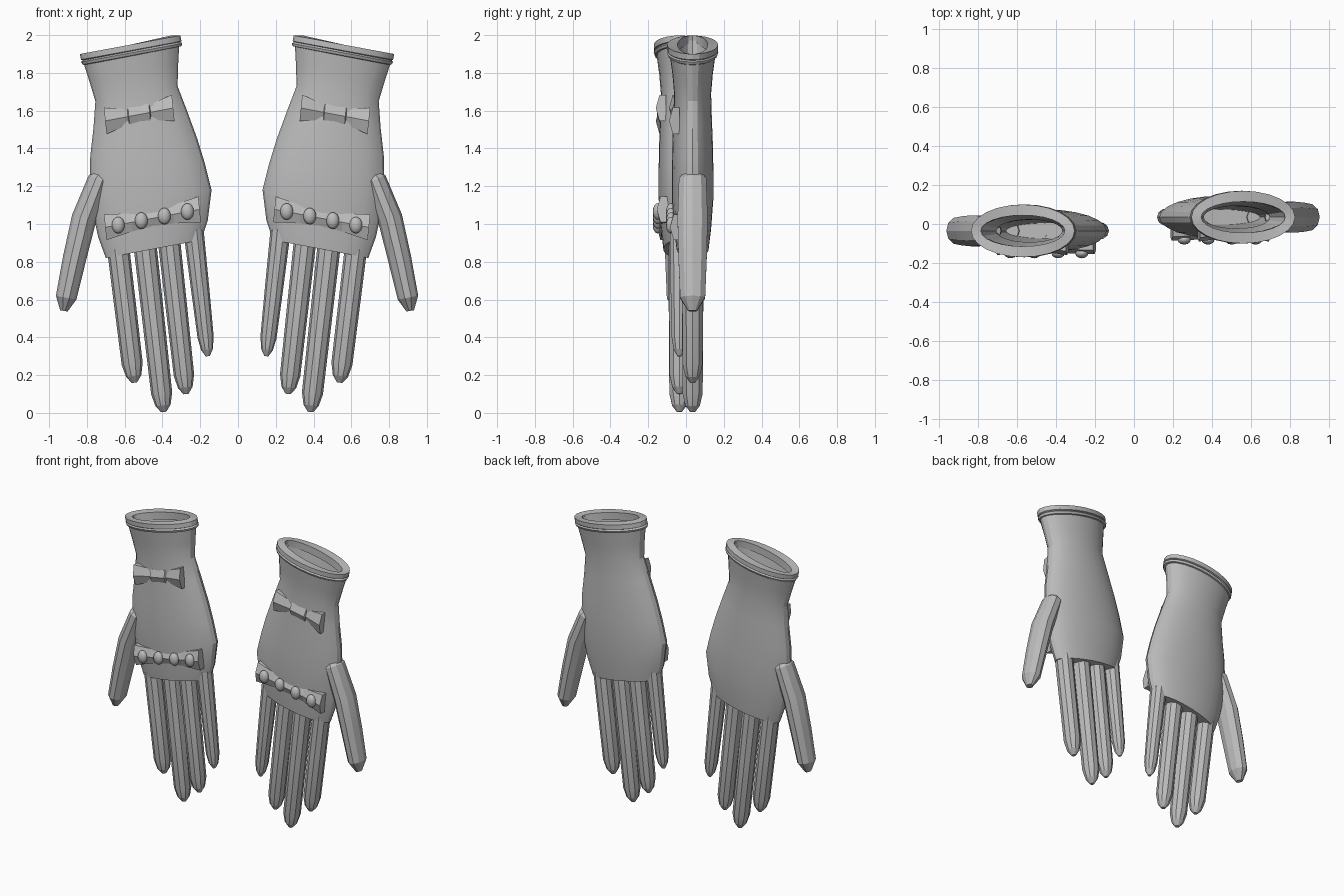
import bpy, bmesh
from math import cos, sin, pi
from mathutils import Vector, Matrix

cube = bpy.data.objects.get("Cube")
if cube:
    bpy.data.objects.remove(cube, do_unlink=True)

grey = bpy.data.materials.new("plain_grey")
grey.use_nodes = True
colour = (0.5, 0.5, 0.5, 1)
grey.diffuse_color = colour
grey.node_tree.nodes["Principled BSDF"].inputs["Base Color"].default_value = colour


def finish(name, bm, side, smooth=None):
    """Place a part on the +x glove (side 1) or mirror it to the other glove."""
    for v in bm.verts:
        v.co.x = v.co.x if side > 0 else -v.co.x - 0.01
        v.co.y += 0.035 * side
    bmesh.ops.recalc_face_normals(bm, faces=bm.faces)
    mesh = bpy.data.meshes.new(name)
    bm.to_mesh(mesh)
    bm.free()
    mesh.materials.append(grey)
    obj = bpy.data.objects.new(("left_" if side > 0 else "right_") + name, mesh)
    bpy.context.collection.objects.link(obj)
    if smooth:
        bpy.ops.object.select_all(action="DESELECT")
        obj.select_set(True)
        bpy.context.view_layer.objects.active = obj
        bpy.ops.object.shade_smooth_by_angle(angle=smooth)


def loft(rings):
    """Skin a list of point rings and cap both ends."""
    bm = bmesh.new()
    loops = [[bm.verts.new(p) for p in ring] for ring in rings]
    for a, b in zip(loops, loops[1:]):
        for i in range(len(a)):
            j = (i + 1) % len(a)
            bm.faces.new((a[i], a[j], b[j], b[i]))
    bm.faces.new(loops[0])
    bm.faces.new(loops[-1])
    return bm


def ellipse(centre, u, depth, n):
    v = Vector((0, depth, 0))
    return [centre + u * cos(2 * pi * i / n) + v * sin(2 * pi * i / n) for i in range(n)]


def section(xl, zl, xr, zr, depth, scale=1):
    """Hand cross-section between its left and right outline points."""
    a, b = Vector((xl, 0, zl)), Vector((xr, 0, zr))
    return ellipse((a + b) / 2, (b - a) / 2 * scale, depth, 24)


def tube(path, depth_scale=1, n=10):
    """Finger along a path of (x, z, radius)."""
    rings = []
    for i, (x, z, r) in enumerate(path):
        p, q = path[max(i - 1, 0)], path[min(i + 1, len(path) - 1)]
        across = Vector((p[1] - q[1], 0, q[0] - p[0])).normalized()
        rings.append(ellipse(Vector((x, 0, z)), across * r, r * depth_scale, n))
    return loft(rings)


def finger(top, tip, r0, r1):
    """Tapered finger with a blunt pointed tip."""
    a, b = Vector(top), Vector(tip)
    d = (b - a).normalized()
    stops = [(a, r0), (a.lerp(b, 0.5), (r0 + r1) / 2), (b - d * 0.1, r1),
             (b - d * 0.035, r1 * 0.72), (b, r1 * 0.25)]
    return tube([(p.x, p.y, r) for p, r in stops])


def ribbon(centre, stations, y_back):
    """Tilted strip from (offset, half height, front y) stations."""
    rings = []
    for t, h, y in stations:
        x, z = centre[0] + t, centre[1] - 0.19 * t
        rings.append([Vector((x + k * h * 0.1, yy, z + k * h))
                      for k, yy in ((-1, y_back), (-1, y + 0.02), (0, y), (1, y + 0.02), (1, y_back))])
    return loft(rings)


def ball(centre, size):
    bm = bmesh.new()
    bmesh.ops.create_uvsphere(bm, u_segments=12, v_segments=8, radius=1,
                              matrix=Matrix.Translation(centre) @ Matrix.Diagonal((*size, 1)))
    return bm


fingers = {
    "little_finger": ((0.235, 1.05), (0.15, 0.30), 0.055, 0.043),
    "ring_finger": ((0.365, 1.0), (0.265, 0.10), 0.06, 0.054),
    "middle_finger": ((0.495, 1.0), (0.383, 0.005), 0.062, 0.056),
    "index_finger": ((0.64, 1.0), (0.538, 0.16), 0.06, 0.056),
}

for side in (1, -1):
    # hollow hand and flared wrist: outside going up, then inside going down
    hand = [
        section(0.185, 0.915, 0.69, 0.82, 0.085),
        section(0.15, 1.02, 0.73, 0.93, 0.098),
        section(0.13, 1.18, 0.765, 1.09, 0.11),
        section(0.165, 1.32, 0.775, 1.23, 0.11),
        section(0.205, 1.45, 0.772, 1.36, 0.108),
        section(0.26, 1.6, 0.755, 1.51, 0.102),
        section(0.31, 1.73, 0.745, 1.65, 0.098),
        section(0.307, 1.84, 0.775, 1.75, 0.107),
        section(0.3, 1.97, 0.815, 1.875, 0.125),
        section(0.3, 1.98, 0.815, 1.885, 0.1, 0.84),
        section(0.31, 1.73, 0.745, 1.65, 0.058, 0.78),
        section(0.205, 1.45, 0.775, 1.36, 0.055, 0.8),
        section(0.15, 1.05, 0.73, 0.96, 0.04, 0.7),
    ]
    finish("hand", loft(hand), side, 0.3)

    # rolled cuff: lip above a groove and a thinner bead
    def cuff_ring(drop, grow, depth):
        return section(0.295 - grow - drop * 0.19, 1.998 - drop,
                       0.827 + grow - drop * 0.19, 1.9 - drop, depth)

    cuff = [cuff_ring(0.015, -0.05, 0.08), cuff_ring(0, -0.05, 0.08), cuff_ring(0, 0, 0.135),
            cuff_ring(0.03, 0, 0.135), cuff_ring(0.034, -0.008, 0.128),
            cuff_ring(0.042, 0.002, 0.136), cuff_ring(0.056, -0.004, 0.13),
            cuff_ring(0.06, -0.02, 0.115), cuff_ring(0.05, -0.05, 0.08)]
    bm = loft(cuff)
    bmesh.ops.delete(bm, geom=[f for f in bm.faces if len(f.verts) > 4], context="FACES_ONLY")
    bm.verts.ensure_lookup_table()
    n, last = 24, 24 * (len(cuff) - 1)
    for i in range(n):
        j = (i + 1) % n
        bm.faces.new([bm.verts[k] for k in (last + i, last + j, j, i)])
    finish("cuff", bm, side, 0.4)

    # fingers and thumb
    for name, spec in fingers.items():
        finish(name, finger(*spec), side, 0.3)
    thumb = [(0.705, 1.275, 0.035), (0.725, 1.235, 0.06), (0.805, 1.03, 0.066),
             (0.855, 0.82, 0.062), (0.9, 0.61, 0.055), (0.912, 0.54, 0.02)]
    finish("thumb", tube(thumb, 1.27), side, 0.3)

    # wrist bow with a small knot
    bow = [(-0.18, 0.07, -0.125), (-0.06, 0.042, -0.108), (-0.055, 0.046, -0.118),
           (0.055, 0.046, -0.118), (0.06, 0.042, -0.108), (0.18, 0.07, -0.125)]
    finish("wrist_bow", ribbon((0.513, 1.58), bow, -0.07), side)

    # knuckle band, pinched in the middle, with four studs
    band = [(-0.25, 0.068, -0.12), (-0.11, 0.048, -0.115), (0, 0.042, -0.118),
            (0.11, 0.048, -0.115), (0.25, 0.068, -0.12)]
    finish("knuckle_band", ribbon((0.443, 1.03), band, -0.06), side)
    for i in range(4):
        x = 0.258 + 0.122 * i
        finish("stud_%d" % (i + 1), ball((x, -0.115, 1.066 - 0.024 * i), (0.034, 0.026, 0.044)), side, 0.8)
